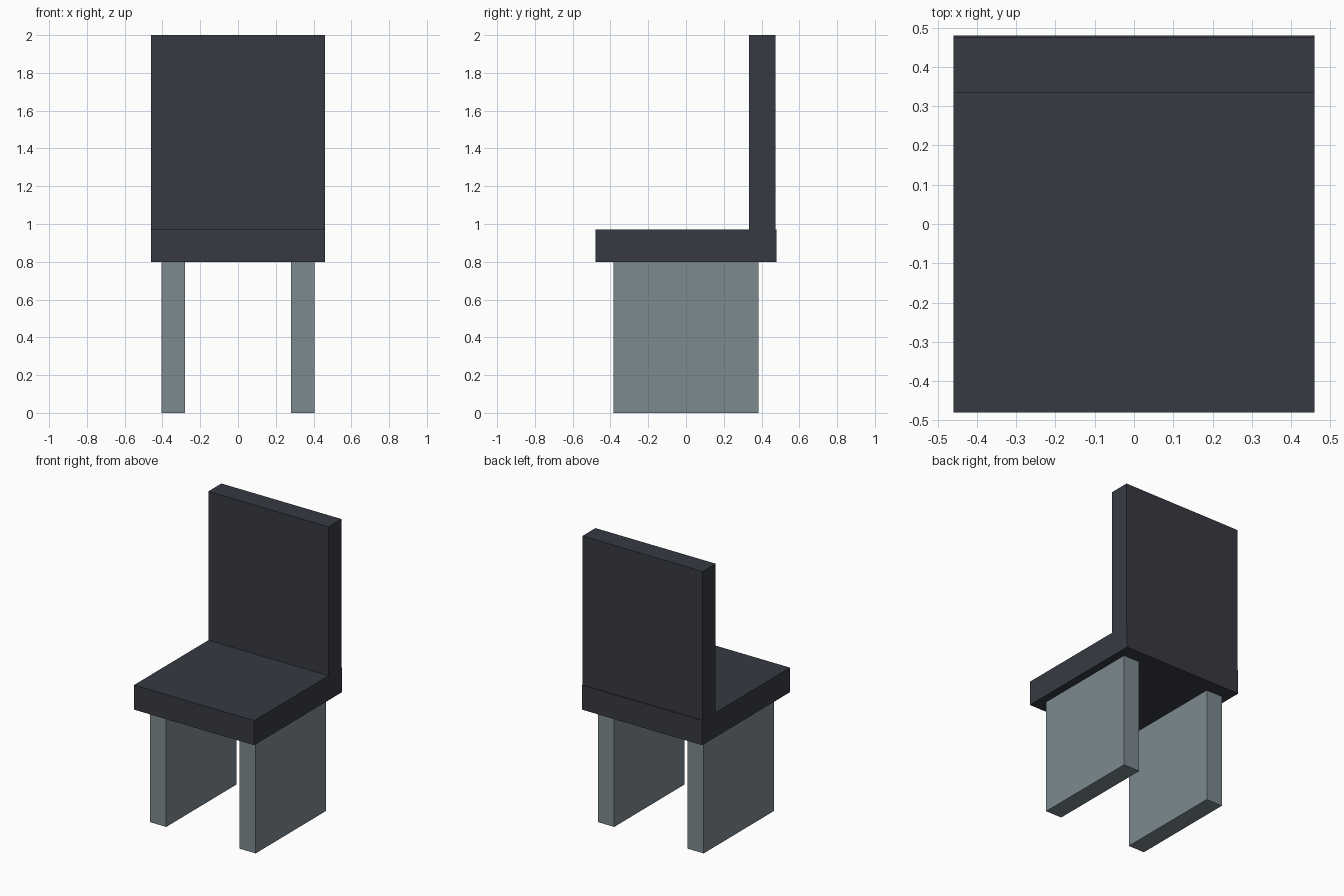
import bpy

cube = bpy.data.objects.get("Cube")
if cube:
    bpy.data.objects.remove(cube, do_unlink=True)


def material(name, rgb):
    mat = bpy.data.materials.new(name)
    mat.use_nodes = True
    mat.diffuse_color = (*rgb, 1)
    mat.node_tree.nodes["Principled BSDF"].inputs["Base Color"].default_value = (*rgb, 1)
    return mat


def box(name, low, high, mat):
    """Add a box spanning two opposite corners."""
    center = [(a + b) / 2 for a, b in zip(low, high)]
    bpy.ops.mesh.primitive_cube_add(size=1, location=center)
    obj = bpy.context.object
    obj.name = name
    obj.scale = [b - a for a, b in zip(low, high)]
    bpy.ops.object.transform_apply(location=False, rotation=False, scale=True)
    obj.data.materials.append(mat)
    return obj


charcoal = material("charcoal", (0.037, 0.042, 0.054))
grey = material("blue_grey", (0.202, 0.254, 0.279))

# Seat slab and upright backrest
box("seat", (-0.46, -0.48, 0.80), (0.46, 0.48, 0.97), charcoal)
box("backrest", (-0.46, 0.333, 0.97), (0.46, 0.475, 2.0), charcoal)

# Panel legs, one on each side
for side, inner, outer in (("left", 0.28, 0.405), ("right", -0.405, -0.28)):
    box(side + "_leg", (inner, -0.385, 0), (outer, 0.385, 0.80), grey)
